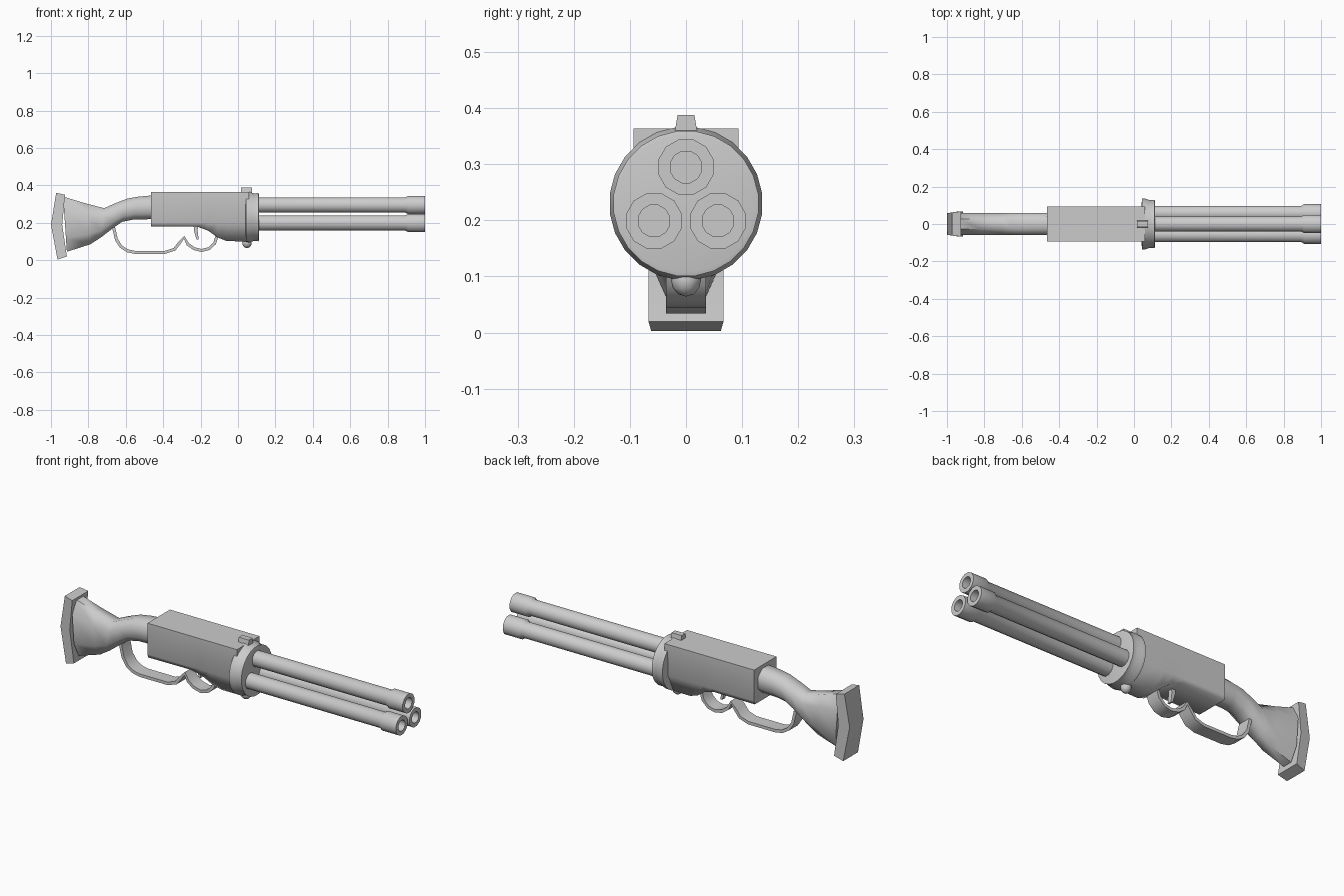
import bpy, bmesh, math
from mathutils import Vector

if "Cube" in bpy.data.objects:
    bpy.data.objects.remove(bpy.data.objects["Cube"])


def finish(name, bm, angle=40):
    bmesh.ops.remove_doubles(bm, verts=bm.verts, dist=1e-5)
    bmesh.ops.recalc_face_normals(bm, faces=bm.faces)
    me = bpy.data.meshes.new(name)
    bm.to_mesh(me)
    bm.free()
    ob = bpy.data.objects.new(name, me)
    bpy.context.collection.objects.link(ob)
    bpy.ops.object.select_all(action='DESELECT')
    ob.select_set(True)
    bpy.context.view_layer.objects.active = ob
    bpy.ops.object.shade_smooth_by_angle(angle=math.radians(angle))
    return ob


def loft(name, rings, angle=40):
    """Skin a list of rings with equal point counts and cap both ends."""
    bm = bmesh.new()
    vs = [[bm.verts.new(p) for p in r] for r in rings]
    n = len(rings[0])
    for a, b in zip(vs, vs[1:]):
        for i in range(n):
            j = (i + 1) % n
            bm.faces.new((a[i], a[j], b[j], b[i]))
    bm.faces.new(vs[0])
    bm.faces.new(vs[-1])
    return finish(name, bm, angle)


def lathe(name, profile, y, z, sides):
    """Turn (x, radius) points round an axis parallel to x."""
    rings = []
    for x, r in profile:
        ts = [2 * math.pi * (i + .5) / sides for i in range(sides)]
        rings.append([(x, y + r * math.sin(t), z + r * math.cos(t)) for t in ts])
    return loft(name, rings)


# Stock: chamfered sections, each (x bottom, z bottom, x top, z top)
stock = [(-.915, .045, -.935, .34), (-.79, .085, -.82, .305), (-.735, .12, -.715, .278),
         (-.67, .17, -.66, .303), (-.62, .205, -.59, .33), (-.56, .217, -.53, .34),
         (-.44, .22, -.44, .348)]
section = [(-.45, 0), (.45, 0), (1, .25), (1, .75), (.45, 1), (-.45, 1), (-1, .75), (-1, .25)]
loft("stock", [[(xb + (xt - xb) * v, .06 * u, zb + (zt - zb) * v) for u, v in section]
               for xb, zb, xt, zt in stock], 60)

# Butt plate: side outline extruded across the width, narrower at the back
outline = [(-1, .19), (-.972, .36), (-.925, .35), (-.94, .19), (-.915, .02), (-.965, .003)]
widths = [.058, .062, .067, .067, .067, .062]
loft("butt_plate", [[(x, s * w, z) for (x, z), w in zip(outline, widths)] for s in (-1, 1)], 30)

# Receiver: flat top and sides, belly dropping and narrowing to the front
belly = [(-.465, .18, .088), (-.22, .18, .085), (-.16, .158, .072), (-.11, .122, .06),
         (-.06, .102, .05), (.06, .1, .045)]
loft("receiver", [[(x, -.094, .364), (x, .094, .364), (x, .094, .2), (x, w, z), (x, -w, z),
                   (x, -.094, .2)] for x, z, w in belly], 80)

# Collar that holds the barrels
lathe("collar", [(.04, .1), (.043, .137), (.06, .137), (.085, .128), (.11, .13), (.112, .122)],
      0, .23, 24)

# Three barrels with muzzle rings and hollow bores
bore = [(.05, .042), (.895, .042), (.91, .051), (1, .051), (1, .029), (.88, .029)]
for name, y, z in (("barrel_top", 0, .295), ("barrel_left", .057, .199), ("barrel_right", -.057, .199)):
    lathe(name, bore, y, z, 12)

# Latch on top of the collar
loft("top_latch", [[(.045 + sx * .03, sy * w, z) for sx, sy in ((-1, -1), (1, -1), (1, 1), (-1, 1))]
                   for z, w in ((.34, .023), (.388, .015))], 30)

# Rounded hinge knob underneath
bm = bmesh.new()
bmesh.ops.create_uvsphere(bm, u_segments=10, v_segments=6, radius=.027)
for v in bm.verts:
    v.co = Vector((v.co.x + .048, v.co.y, v.co.z * 1.1 + .094))
finish("hinge_knob", bm)

# Lever loop and trigger guard: one flat strip bent along a path
path = [(-.665, .175), (-.65, .11), (-.625, .072), (-.59, .05), (-.55, .042), (-.39, .042),
        (-.34, .058), (-.315, .09), (-.288, .122), (-.268, .085), (-.235, .062), (-.195, .052),
        (-.155, .062), (-.125, .09), (-.112, .13)]
rings = []
for i, (x, z) in enumerate(path):
    a, b = path[max(i - 1, 0)], path[min(i + 1, len(path) - 1)]
    d = Vector((b[0] - a[0], b[1] - a[1])).normalized() * .008
    nx, nz = -d.y, d.x
    rings.append([(x + s * nx, y, z + s * nz) for s, y in ((-1, -.036), (1, -.036), (1, .036), (-1, .036))])
loft("lever_and_guard", rings, 50)

# Trigger
trigger = [(-.225, .19, .012), (-.226, .16, .01), (-.221, .135, .008), (-.216, .11, .005)]
loft("trigger", [[(x - t, -.012, z), (x + t, -.012, z), (x + t, .012, z), (x - t, .012, z)]
                 for x, z, t in trigger], 50)
